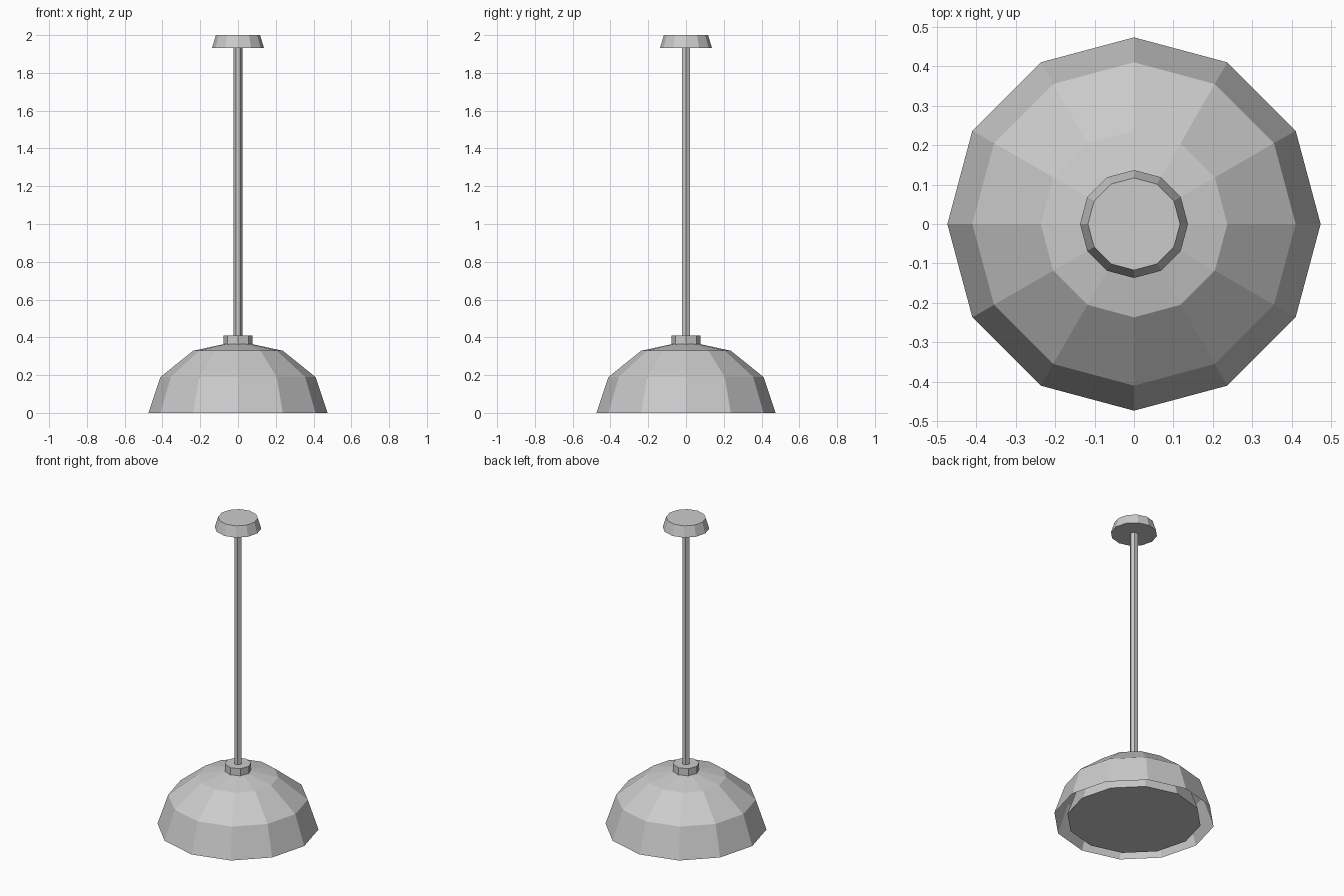
import bpy, bmesh
from math import sin, cos, pi, radians

cube = bpy.data.objects.get("Cube")
if cube:
    bpy.data.objects.remove(cube, do_unlink=True)

# Single painted-metal colour
grey = bpy.data.materials.new("light_grey")
grey.use_nodes = True
grey.diffuse_color = (0.6, 0.6, 0.6, 1)
grey.node_tree.nodes["Principled BSDF"].inputs["Base Color"].default_value = (0.6, 0.6, 0.6, 1)


def lathe(name, profile, sides, cap_bottom=True, cap_top=True):
    """Spin (radius, height) points, bottom to top; radius 0 makes a pole."""
    bm = bmesh.new()
    rings = []
    for r, z in profile:
        if r == 0:
            rings.append([bm.verts.new((0, 0, z))] * sides)
        else:
            rings.append([bm.verts.new((r * cos(2 * pi * i / sides),
                                        r * sin(2 * pi * i / sides), z))
                          for i in range(sides)])
    for low, high in zip(rings, rings[1:]):
        for i in range(sides):
            j = (i + 1) % sides
            corners = [low[i], low[j], high[j], high[i]]
            bm.faces.new(list(dict.fromkeys(corners)))
    if cap_bottom:
        bm.faces.new(rings[0][::-1])
    if cap_top and profile[-1][0] > 0:
        bm.faces.new(rings[-1])
    mesh = bpy.data.meshes.new(name)
    bm.to_mesh(mesh)
    bm.free()
    mesh.materials.append(grey)
    obj = bpy.data.objects.new(name, mesh)
    bpy.context.collection.objects.link(obj)
    return obj


def dome_profile(radius, height):
    """Flattened hemisphere in three steps, ending in a pole."""
    steps = [(radius * cos(radians(a)), height * sin(radians(a))) for a in (0, 30, 60)]
    return steps + [(0, height)]


# Open shade with a closed diffuser nested inside, flush with the rim
lathe("shade", dome_profile(0.474, 0.38), 12, cap_bottom=False)
lathe("diffuser", dome_profile(0.396, 0.317), 12)

# Collar, rod and ceiling mount
lathe("collar", [(0.078, 0.35), (0.078, 0.41)], 8)
lathe("rod", [(0.0235, 0.38), (0.0235, 1.94)], 6)
lathe("ceiling_mount", [(0.137, 1.933), (0.117, 2.0)], 12)
